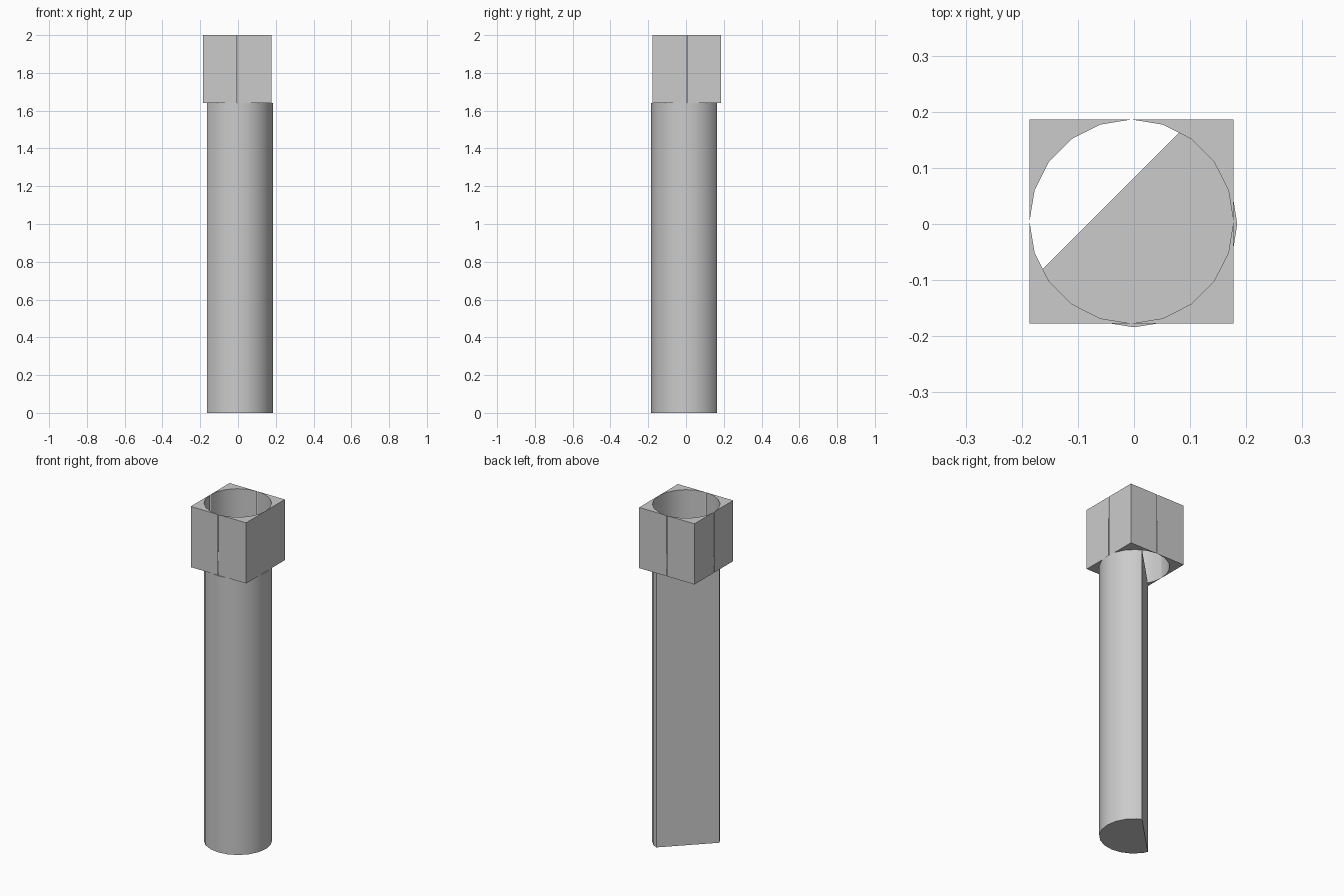
import bpy
import bmesh
import math
from mathutils import Matrix, Vector

cube = bpy.data.objects.get("Cube")
if cube:
    bpy.data.objects.remove(cube, do_unlink=True)

SIDES = 20
COLLAR_BASE, TOP = 1.64, 2.0
HALF = 0.1815          # half width of the square collar
SHAFT_RADIUS = 0.184
SLIT = 0.0015          # half width of the gap where the bore meets each wall

grey = bpy.data.materials.new("plain grey")
grey.use_nodes = True
grey.diffuse_color = (0.6, 0.6, 0.6, 1)
grey.node_tree.nodes["Principled BSDF"].inputs["Base Color"].default_value = (0.6, 0.6, 0.6, 1)


def extrude_profile(bm, points, z0, z1):
    """Add a closed prism over a flat outline."""
    face = bm.faces.new([bm.verts.new((x, y, z0)) for x, y in points])
    result = bmesh.ops.extrude_face_region(bm, geom=[face], use_keep_orig=True)
    verts = [v for v in result["geom"] if isinstance(v, bmesh.types.BMVert)]
    bmesh.ops.translate(bm, verts=verts, vec=(0, 0, z1 - z0))


def finish(name, bm):
    bmesh.ops.recalc_face_normals(bm, faces=bm.faces[:])
    mesh = bpy.data.meshes.new(name)
    bm.to_mesh(mesh)
    bm.free()
    mesh.materials.append(grey)
    obj = bpy.data.objects.new(name, mesh)
    bpy.context.collection.objects.link(obj)
    bpy.ops.object.select_all(action="DESELECT")
    obj.select_set(True)
    bpy.context.view_layer.objects.active = obj
    bpy.ops.object.shade_smooth_by_angle(angle=math.radians(30))
    return obj


def arc(radius, first, last):
    step = math.tau / SIDES
    return [(radius * math.cos(i * step), radius * math.sin(i * step))
            for i in range(first, last)]


# Shaft: a cylinder with one flat cut diagonally along its length
bm = bmesh.new()
extrude_profile(bm, arc(SHAFT_RADIUS, 0, SIDES), 0, COLLAR_BASE)
cut = bmesh.ops.bisect_plane(
    bm, geom=bm.verts[:] + bm.edges[:] + bm.faces[:],
    plane_co=Vector((0, 0.082, 0)), plane_no=Vector((-1, 1, 0)).normalized(),
    clear_outer=True)
rim = [e for e in cut["geom_cut"] if isinstance(e, bmesh.types.BMEdge)]
bmesh.ops.holes_fill(bm, edges=rim, sides=0)
finish("shaft", bm)

# Collar: four corner blocks around a round bore as wide as the square
corner = [(max(x, SLIT), max(y, SLIT)) for x, y in arc(HALF, 0, SIDES // 4 + 1)]
corner.append((HALF, HALF))
bm = bmesh.new()
for quarter in range(4):
    turn = Matrix.Rotation(quarter * math.pi / 2, 2)
    extrude_profile(bm, [turn @ Vector(p) for p in corner], COLLAR_BASE, TOP)
collar = finish("collar", bm)
collar.location = (-0.0045, 0.0045, 0)
